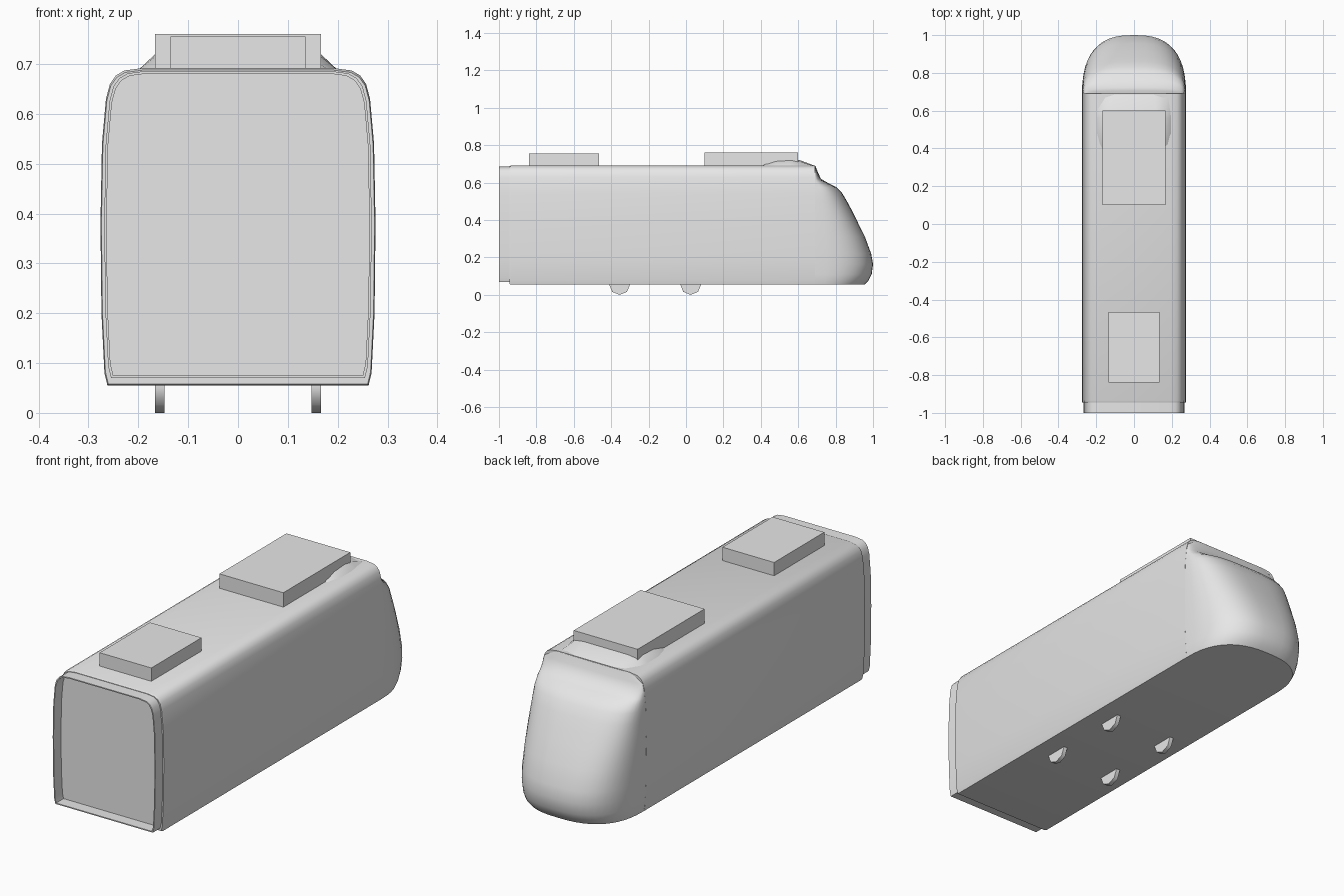
import bpy
import bmesh
from math import sin, cos, pi, radians

cube = bpy.data.objects.get("Cube")
if cube:
    bpy.data.objects.remove(cube)

GREY = (0.8, 0.8, 0.8, 1.0)
grey = bpy.data.materials.new("light grey")
grey.use_nodes = True
grey.diffuse_color = GREY
grey.node_tree.nodes["Principled BSDF"].inputs["Base Color"].default_value = GREY


def finish(name, bm, smooth=None):
    """Turn a bmesh into a named object, optionally smooth shaded."""
    bmesh.ops.recalc_face_normals(bm, faces=bm.faces)
    mesh = bpy.data.meshes.new(name)
    bm.to_mesh(mesh)
    bm.free()
    mesh.materials.append(grey)
    obj = bpy.data.objects.new(name, mesh)
    bpy.context.collection.objects.link(obj)
    if smooth:
        bpy.ops.object.select_all(action="DESELECT")
        obj.select_set(True)
        bpy.context.view_layer.objects.active = obj
        bpy.ops.object.shade_smooth_by_angle(angle=radians(smooth))
    return obj


def loft(name, rings, closed=True, start=True, end=True, smooth=None):
    """Skin a list of equally long point rings."""
    bm = bmesh.new()
    rows = [[bm.verts.new(p) for p in ring] for ring in rings]
    n = len(rows[0])
    for a, b in zip(rows, rows[1:]):
        for i in range(n if closed else n - 1):
            j = (i + 1) % n
            bm.faces.new((a[i], a[j], b[j], b[i]))
    if start:
        bm.faces.new(rows[0])
    if end:
        bm.faces.new(rows[-1])
    return finish(name, bm, smooth)


def box(name, x, y0, y1, z0, z1):
    rings = [[(sx * x, y, z) for sx, y in ((-1, y0), (1, y0), (1, y1), (-1, y1))]
             for z in (z0, z1)]
    return loft(name, rings)


# Half cross-section of the car: (half width, height)
SECTION = [(0.262, 0.055), (0.268, 0.08), (0.274, 0.2), (0.276, 0.38),
           (0.273, 0.54), (0.265, 0.63), (0.257, 0.66), (0.245, 0.677),
           (0.228, 0.687), (0.19, 0.692)]


def section(y, grow=1.0, low=0.055, high=0.692):
    scale = (high - low) / (0.692 - 0.055)
    half = [(x * grow, low + (z - 0.055) * scale) for x, z in SECTION]
    return [(x, y, z) for x, z in half] + [(-x, y, z) for x, z in reversed(half)]


def half_width(z):
    for (x0, z0), (x1, z1) in zip(SECTION, SECTION[1:]):
        if z <= z1:
            return x0 + (x1 - x0) * max(0, z - z0) / (z1 - z0)
    return SECTION[-1][0]


# Main body
loft("car_body", [section(-0.945, 0.993, 0.058, 0.688), section(-0.935), section(0.69)],
     smooth=35)

# Open rear gangway frame, with an inner and an outer skin
outer = dict(grow=0.972, low=0.07, high=0.686)
inner = dict(grow=0.955, low=0.075, high=0.681)
loft("gangway_frame",
     [section(-0.94, **outer), section(-1.0, **outer),
      section(-1.0, **inner), section(-0.94, **inner)],
     start=False, end=False, smooth=35)

# Rounded nose: (height, forward reach) levels, each a squarish half ellipse
NOSE = [(0.055, 0.955), (0.075, 0.975), (0.11, 0.993), (0.165, 1.0), (0.22, 0.99),
        (0.31, 0.957), (0.395, 0.915), (0.45, 0.888), (0.5, 0.861), (0.545, 0.834),
        (0.575, 0.805), (0.595, 0.765), (0.62, 0.722), (0.655, 0.705), (0.69, 0.692)]
levels = []
for z, reach in NOSE:
    power = 2 / (2.5 + 0.7 * z)
    w = half_width(z)
    ring = []
    for i in range(25):
        t = pi * i / 24
        side = 1 if cos(t) >= 0 else -1
        ring.append((side * w * abs(cos(t)) ** power,
                     0.685 + (reach - 0.685) * abs(sin(t)) ** power, z))
    levels.append(ring)
loft("nose", levels, smooth=40)

# Low fairing around the front roof unit: (y, half width, top height)
FAIRING = [(0.38, 0.165, 0.691), (0.42, 0.185, 0.713), (0.48, 0.2, 0.722),
           (0.56, 0.2, 0.727), (0.61, 0.195, 0.72), (0.685, 0.185, 0.692)]
loft("roof_fairing",
     [[(-w, y, 0.688), (-w + 0.035, y, h - 0.006), (-w + 0.08, y, h),
       (w - 0.08, y, h), (w - 0.035, y, h - 0.006), (w, y, 0.688)]
      for y, w, h in FAIRING], smooth=40)

# Roof units
box("front_roof_unit", 0.167, 0.1, 0.6, 0.685, 0.76)
box("rear_roof_unit", 0.135, -0.84, -0.465, 0.685, 0.755)

# Wheels, half sunk into the floor
for place, y in (("front", 0.025), ("rear", -0.355)):
    for side, x in (("left", 0.157), ("right", -0.157)):
        rings = [[(x + dx, y + 0.056 * cos(i * pi / 4), 0.056 + 0.056 * sin(i * pi / 4))
                  for i in range(8)] for dx in (-0.01, 0.01)]
        loft(f"{place}_{side}_wheel", rings, smooth=50)
